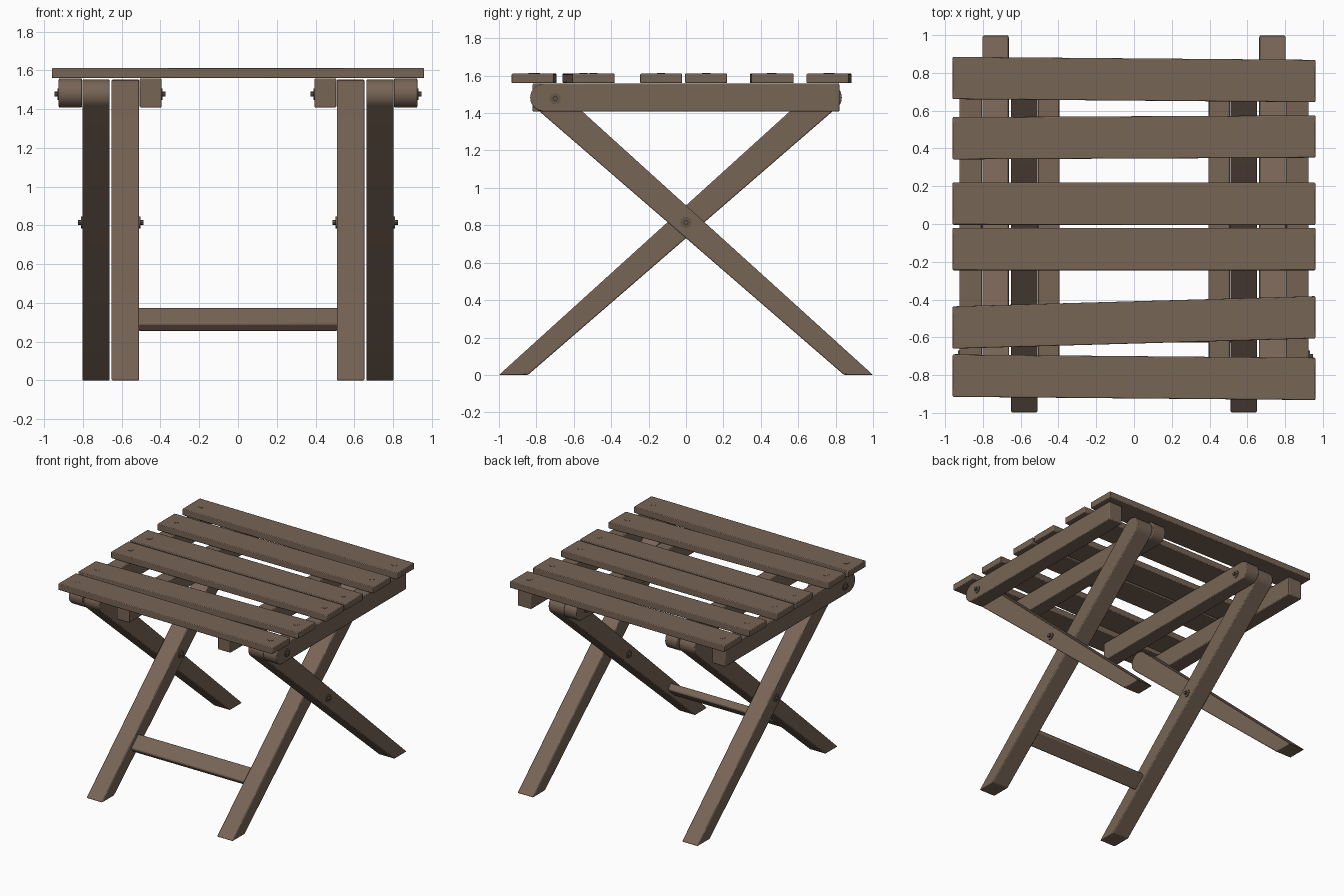
import bpy, bmesh, math
from mathutils import Matrix

if "Cube" in bpy.data.objects:
    bpy.data.objects.remove(bpy.data.objects["Cube"])


def material(name, rgb):
    m = bpy.data.materials.new(name)
    m.diffuse_color = (*rgb, 1)
    m.use_nodes = True
    m.node_tree.nodes["Principled BSDF"].inputs["Base Color"].default_value = m.diffuse_color
    return m


wood = material("brown wood", (0.185, 0.128, 0.092))
metal = material("dark bolt", (0.13, 0.095, 0.07))


def finish(name, bm, mat, bevel=0.0, mirror=False):
    bmesh.ops.recalc_face_normals(bm, faces=bm.faces)
    me = bpy.data.meshes.new(name)
    bm.to_mesh(me)
    bm.free()
    me.materials.append(mat)
    ob = bpy.data.objects.new(name, me)
    bpy.context.collection.objects.link(ob)
    if bevel:
        b = ob.modifiers.new("bevel", 'BEVEL')
        b.width, b.segments, b.limit_method = bevel, 2, 'ANGLE'
        b.angle_limit = math.radians(40)
    if mirror:
        ob.modifiers.new("mirror", 'MIRROR')
    bpy.context.view_layer.objects.active = ob
    ob.select_set(True)
    bpy.ops.object.shade_smooth_by_angle(angle=math.radians(35))
    ob.select_set(False)
    return ob


def prism(name, pts, a, b, axis='x', mat=wood, bevel=0.006, mirror=False):
    """Extrude a yz profile along x, or an xy profile along z."""
    bm = bmesh.new()
    at = (lambda p, h: (h, p[0], p[1])) if axis == 'x' else (lambda p, h: (p[0], p[1], h))
    f = bm.faces.new([bm.verts.new(at(p, a)) for p in pts])
    g = bmesh.ops.extrude_face_region(bm, geom=[f])
    for v in g['geom']:
        if isinstance(v, bmesh.types.BMVert):
            v.co['xyz'.index(axis)] = b
    return finish(name, bm, mat, bevel, mirror)


def arc(cy, cz, r, a0, a1, n=14):
    angs = [math.radians(a0 + (a1 - a0) * i / n) for i in range(n + 1)]
    return [(cy + r * math.cos(t), cz + r * math.sin(t)) for t in angs]


def flip(pts):
    return [(-y, z) for y, z in pts]


def disc(name, x0, x1, y, z, r, sides=16):
    pts = arc(y, z, r, 0, 360 - 360 / sides, sides - 1)
    return prism(name, pts, x0, x1, mat=metal, bevel=0, mirror=True)


# tapered legs with round heads under the seat
leg = [(0.845, 0), (1.0, 0)] + arc(-0.742, 1.475, 0.077, 48, 228)
prism("outer_leg", leg, 0.662, 0.803, mirror=True)
prism("inner_leg", flip(leg), 0.51, 0.652, mirror=True)

# seat rails, round at the pivot end
rail = [(0.82, 1.408), (0.82, 1.558)] + arc(-0.758, 1.483, 0.075, 90, 270)
prism("outer_rail", rail, 0.805, 0.925, mirror=True)
prism("inner_rail", flip(rail), 0.395, 0.507, mirror=True)

# rung between the inner legs, tilted along them
t = math.radians(41.5)
u, v = (math.cos(t) * 0.064, math.sin(t) * 0.064), (-math.sin(t) * 0.029, math.cos(t) * 0.029)
rung = [(-0.565 + a * u[0] + b * v[0], 0.315 + a * u[1] + b * v[1])
        for a, b in ((-1, -1), (1, -1), (1, 1), (-1, 1))]
prism("rung", rung, -0.52, 0.52, bevel=0.012)

# slats, laid slightly crooked: (centre y at left end, centre y at right end)
slats = [(0.773, 0.757), (0.454, 0.463), (0.108, 0.107),
         (-0.133, -0.133), (-0.548, -0.494), (-0.803, -0.820)]
h = 0.112
for i, (l, r) in enumerate(slats):
    pts = [(-0.96, l - h), (0.96, r - h), (0.96, r + h), (-0.96, l + h)]
    prism(f"slat_{i + 1}", pts, 1.56, 1.611, axis='z', bevel=0.005)
    # screw heads
    for x, y in ((-0.865, l), (0.865, r)):
        prism(f"screw_{i + 1}", arc(x, y, 0.022, 0, 330, 11), 1.60, 1.613,
              axis='z', bevel=0)

# pivot bolts with washers
for label, y, z, x, s in (("outer_top", -0.70, 1.477, 0.925, 1), ("inner_top", 0.70, 1.477, 0.395, -1),
                          ("outer_cross", 0, 0.815, 0.803, 1), ("inner_cross", 0, 0.815, 0.51, -1)):
    disc(label + "_washer", x - s * 0.02, x + s * 0.006, y, z, 0.03)
    disc(label + "_bolt", x - s * 0.02, x + s * 0.022, y, z, 0.013, 8)
